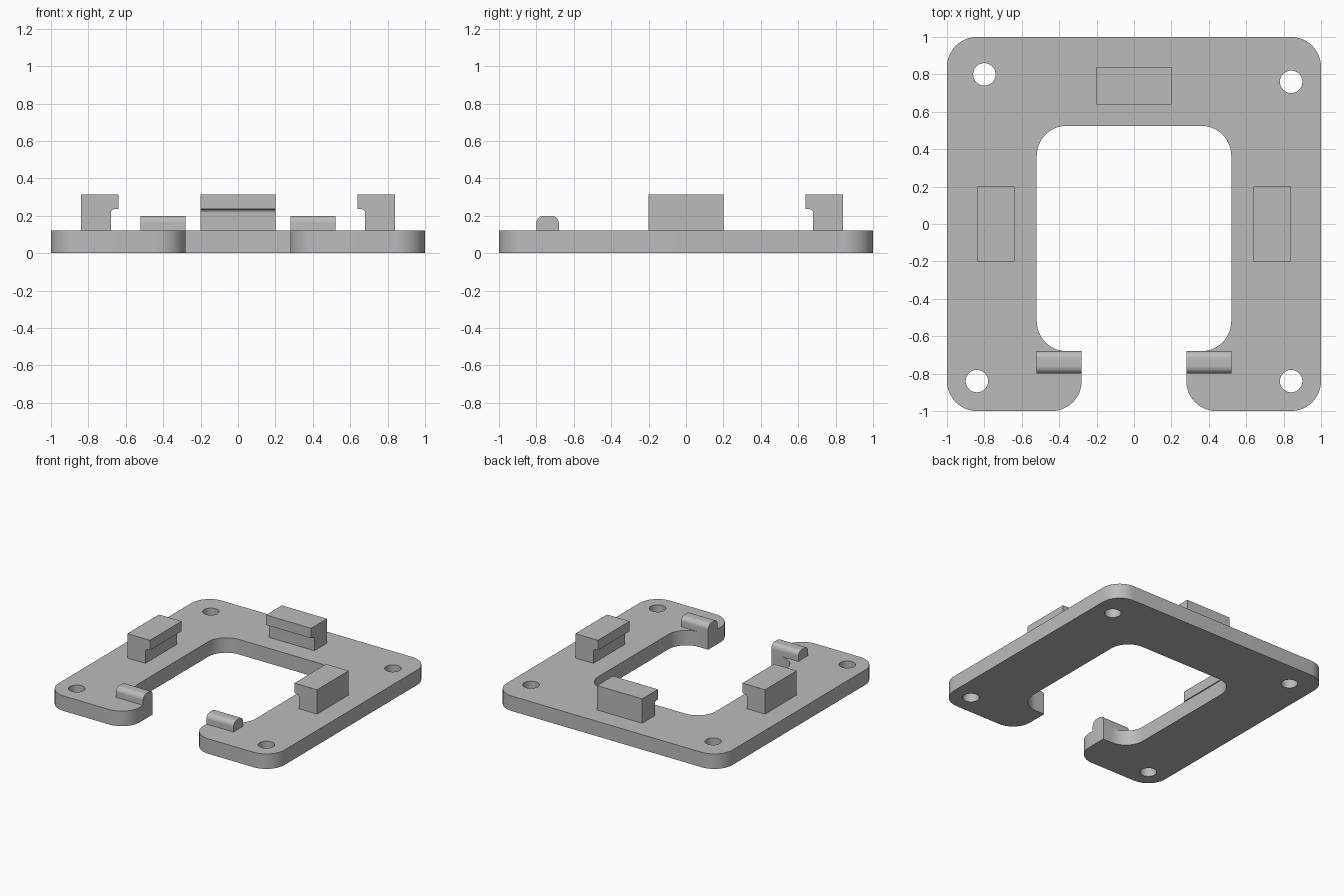
import bpy
import math
from mathutils import Matrix, Vector

if "Cube" in bpy.data.objects:
    bpy.data.objects.remove(bpy.data.objects["Cube"], do_unlink=True)

grey = bpy.data.materials.new("plain_grey")
grey.use_nodes = True
grey.diffuse_color = (0.5, 0.5, 0.5, 1)
grey.node_tree.nodes["Principled BSDF"].inputs["Base Color"].default_value = (0.5, 0.5, 0.5, 1)

PLATE_TOP = 0.12


def rounded(corners, steps=12):
    """Outline from (x, y, radius) corners, each right-angled corner filleted."""
    points = []
    for i, (x, y, r) in enumerate(corners):
        here = Vector((x, y))
        if r == 0:
            points.append(here)
            continue
        to_prev = (Vector(corners[i - 1][:2]) - here).normalized()
        to_next = (Vector(corners[(i + 1) % len(corners)][:2]) - here).normalized()
        for s in range(steps + 1):
            a = s / steps * math.pi / 2
            points.append(here + to_prev * r * (1 - math.sin(a)) + to_next * r * (1 - math.cos(a)))
    return points


def circle(x, y, r, steps=40):
    return [Vector((x + r * math.cos(math.tau * s / steps), y + r * math.sin(math.tau * s / steps)))
            for s in range(steps)]


def prism(name, outlines, depth, matrix):
    """Extrude filled outlines evenly about their plane and place the solid."""
    curve = bpy.data.curves.new(name, "CURVE")
    curve.dimensions = "2D"
    curve.fill_mode = "BOTH"
    curve.extrude = depth / 2
    for outline in outlines:
        spline = curve.splines.new("POLY")
        spline.points.add(len(outline) - 1)
        for point, co in zip(spline.points, outline):
            point.co = (co.x, co.y, 0, 1)
        spline.use_cyclic_u = True
    obj = bpy.data.objects.new(name, curve)
    bpy.context.collection.objects.link(obj)
    bpy.ops.object.select_all(action="DESELECT")
    obj.select_set(True)
    bpy.context.view_layer.objects.active = obj
    bpy.ops.object.convert(target="MESH")
    obj = bpy.context.object
    obj.name = name
    # Weld the caps to the walls
    bpy.ops.object.mode_set(mode="EDIT")
    bpy.ops.mesh.select_all(action="SELECT")
    bpy.ops.mesh.remove_doubles(threshold=0.0001)
    bpy.ops.mesh.normals_make_consistent(inside=False)
    bpy.ops.object.mode_set(mode="OBJECT")
    obj.data.transform(matrix)
    obj.data.materials.clear()
    obj.data.materials.append(grey)
    bpy.ops.object.shade_smooth_by_angle(angle=math.radians(30))
    return obj


# Base plate: right half of the outline, mirrored, plus four screw holes
R = 0.16
half = [(0.52, 0.525, R), (0.52, -0.68, R), (0.28, -0.68, 0),
        (0.28, -1, R), (1, -1, R), (1, 1, R)]
outline = half + [(-x, y, r) for x, y, r in reversed(half)]
holes = [(-0.8, 0.8), (0.84, 0.76), (-0.84, -0.84), (0.84, -0.84)]
prism("base_plate", [rounded(outline)] + [circle(x, y, 0.06) for x, y in holes],
      PLATE_TOP, Matrix.Translation((0, 0, PLATE_TOP / 2)))

# Clips: hooked profile with the lip facing the window, turned about the centre
upright = Matrix.Rotation(math.pi / 2, 4, "X")
clip = rounded([(0.84, PLATE_TOP, 0), (0.84, 0.315, 0), (0.64, 0.315, 0),
                (0.64, 0.235, 0), (0.68, 0.235, 0.02), (0.68, PLATE_TOP, 0)])
for name, angle in (("left_clip", 0), ("back_clip", 90), ("right_clip", 180)):
    prism(name, [clip], 0.4, Matrix.Rotation(math.radians(angle), 4, "Z") @ upright)

# Front stop bars with rounded tops, flush with the ends of the plate arms
bar = rounded([(-0.8, PLATE_TOP, 0), (-0.8, 0.2, 0.04), (-0.68, 0.2, 0.04), (-0.68, PLATE_TOP, 0)])
for name, x in (("left_stop_bar", 0.4), ("right_stop_bar", -0.4)):
    prism(name, [bar], 0.24,
          Matrix.Translation((x, 0, 0)) @ Matrix.Rotation(math.pi / 2, 4, "Z") @ upright)
